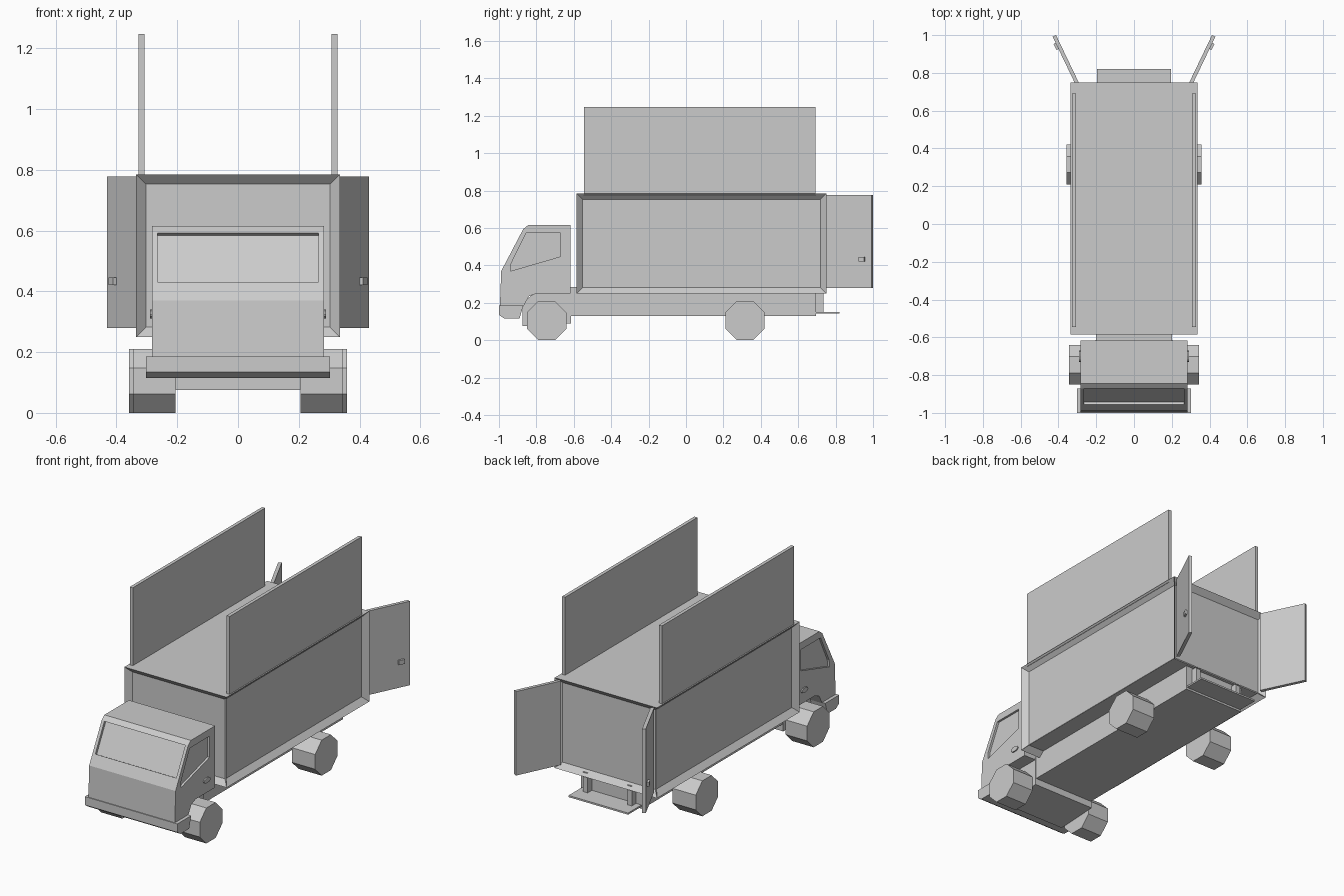
import bpy, bmesh, math
from mathutils import Vector, Matrix

if "Cube" in bpy.data.objects:
    bpy.data.objects.remove(bpy.data.objects["Cube"], do_unlink=True)

grey = bpy.data.materials.new("light grey")
grey.use_nodes = True
colour = (0.6, 0.6, 0.6, 1)
grey.diffuse_color = colour
grey.node_tree.nodes["Principled BSDF"].inputs["Base Color"].default_value = colour


def finish(name, bm):
    bmesh.ops.recalc_face_normals(bm, faces=bm.faces)
    mesh = bpy.data.meshes.new(name)
    bm.to_mesh(mesh)
    bm.free()
    mesh.materials.append(grey)
    ob = bpy.data.objects.new(name, mesh)
    bpy.context.collection.objects.link(ob)
    return ob


def box_mesh(low, high):
    low, high = Vector(low), Vector(high)
    bm = bmesh.new()
    bmesh.ops.create_cube(bm, size=1, matrix=Matrix.Translation((low + high) / 2)
                          @ Matrix.Diagonal((*(high - low), 1)))
    return bm


def box(name, low, high):
    return finish(name, box_mesh(low, high))


def side_profile(name, points, x0, x1):
    """Extrude a (y, z) outline across the width."""
    bm = bmesh.new()
    face = bm.faces.new([bm.verts.new((x0, y, z)) for y, z in points])
    made = bmesh.ops.extrude_face_region(bm, geom=[face])["geom"]
    bmesh.ops.translate(bm, vec=(x1 - x0, 0, 0),
                        verts=[v for v in made if isinstance(v, bmesh.types.BMVert)])
    return finish(name, bm)


def drum(name, centre, radius, width, sides, turn=0):
    bm = bmesh.new()
    bmesh.ops.create_cone(bm, cap_ends=True, segments=sides, radius1=radius,
                          radius2=radius, depth=width,
                          matrix=Matrix.Translation(centre)
                          @ Matrix.Rotation(math.pi / 2, 4, "Y")
                          @ Matrix.Rotation(turn, 4, "Z"))
    return finish(name, bm)


def carve(target, cutter):
    mod = target.modifiers.new("recess", "BOOLEAN")
    mod.operation = "DIFFERENCE"
    mod.solver = "EXACT"
    mod.object = cutter
    bpy.context.view_layer.objects.active = target
    bpy.ops.object.modifier_apply(modifier=mod.name)
    bpy.data.objects.remove(cutter, do_unlink=True)


# Cargo box: framed recess on every face but the roof
bm = box_mesh((-0.335, -0.585, 0.25), (0.335, 0.75, 0.785))
bm.normal_update()
bmesh.ops.inset_individual(bm, faces=[f for f in bm.faces if f.normal.z < 0.5],
                           thickness=0.045, depth=-0.03)
finish("cargo_box", bm)

# Chassis and the low block between the front wheels
box("chassis", (-0.2, -0.64, 0.13), (0.2, 0.695, 0.285))
side_profile("front_underbody",
             [(-0.875, 0.075), (-0.875, 0.2), (-0.8, 0.26), (-0.615, 0.26), (-0.615, 0.09)],
             -0.205, 0.205)

# Cab with wheel arches, recessed windscreen and side windows
cab = side_profile("cab",
                   [(-0.995, 0.18), (-0.988, 0.37), (-0.87, 0.595), (-0.845, 0.615),
                    (-0.617, 0.615), (-0.617, 0.25), (-0.8, 0.25), (-0.84, 0.235),
                    (-0.87, 0.18)], -0.283, 0.283)
slope = Vector((0, 0.118, 0.225)).normalized()
inward = Vector((0, slope.z, -slope.y))
start = Vector((0, -0.988, 0.37))
corners = [start + slope * up + inward * deep
           for up, deep in ((0.068, -0.03), (0.25, -0.03), (0.25, 0.015), (0.068, 0.015))]
carve(cab, side_profile("windscreen_cutter", [(p.y, p.z) for p in corners], -0.265, 0.265))
window = [(-0.938, 0.37), (-0.935, 0.41), (-0.855, 0.573), (-0.67, 0.573), (-0.67, 0.448)]
for side in (-1, 1):
    carve(cab, side_profile("window_cutter", window, side * 0.27, side * 0.32))

# Front bumper
side_profile("front_bumper",
             [(-1, 0.185), (-1, 0.135), (-0.97, 0.115), (-0.89, 0.115), (-0.87, 0.185)],
             -0.303, 0.303)

# Rear step
box("rear_step", (-0.195, 0.69, 0.142), (0.195, 0.82, 0.152))

# Parts on both sides
for side, label in ((1, "left"), (-1, "right")):
    # Eight-sided wheels, the rear pair a little further out
    for place, y, inner, outer in (("front", -0.745, 0.205, 0.345), ("rear", 0.315, 0.205, 0.358)):
        drum(f"{label}_{place}_wheel", (side * (inner + outer) / 2, y, 0.105),
             0.105 / math.cos(math.pi / 8), outer - inner, 8, math.pi / 8)

    # Raised side panel
    a, b = sorted((side * 0.307, side * 0.327))
    box(f"{label}_raised_panel", (a, -0.545, 0.775), (b, 0.692, 1.246))

    # Step post
    a, b = sorted((side * 0.13, side * 0.16))
    box(f"{label}_step_post", (a, 0.69, 0.15), (b, 0.735, 0.27))

    # Open rear door and its handle, swung outward about the hinge
    swing = (Matrix.Translation((side * 0.302, 0.746, 0))
             @ Matrix.Rotation(-side * math.atan2(0.12, 0.25), 4, "Z"))
    for name, low, high in (("rear_door", (-0.01, 0, 0.28), (0.01, 0.277, 0.777)),
                            ("door_latch", (0.008, 0.205, 0.42), (0.022, 0.24, 0.446))):
        if side < 0:
            low, high = (-high[0], *low[1:]), (-low[0], *high[1:])
        bm = box_mesh(low, high)
        bm.transform(swing)
        finish(f"{label}_{name}", bm)

    # Cab door handle
    handle = drum(f"{label}_cab_handle", (0, 0, 0), 0.03, 0.008, 12)
    handle.scale.z = 0.5
    handle.location = (side * 0.286, -0.7, 0.325)
